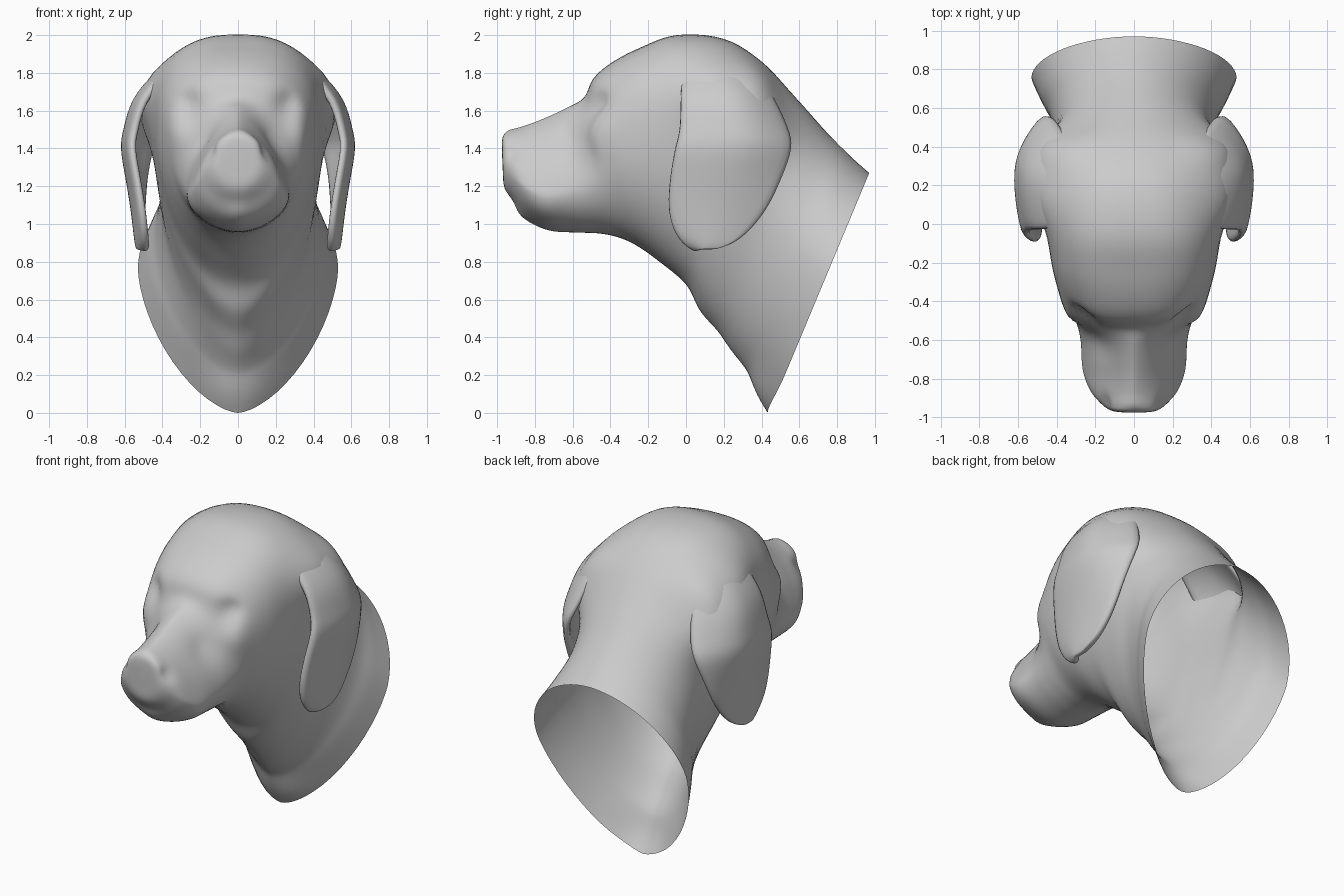
import bpy, bmesh, math
from mathutils import Vector

cube = bpy.data.objects.get("Cube")
if cube:
    bpy.data.objects.remove(cube, do_unlink=True)

grey = bpy.data.materials.new("plain grey")
grey.use_nodes = True
grey.diffuse_color = (0.6, 0.6, 0.6, 1)
grey.node_tree.nodes["Principled BSDF"].inputs["Base Color"].default_value = (0.6, 0.6, 0.6, 1)


def finish(name, bm):
    bmesh.ops.recalc_face_normals(bm, faces=bm.faces)
    for f in bm.faces:
        f.smooth = True
    mesh = bpy.data.meshes.new(name)
    bm.to_mesh(mesh)
    bm.free()
    mesh.materials.append(grey)
    ob = bpy.data.objects.new(name, mesh)
    bpy.context.collection.objects.link(ob)
    return ob


def spline(rows, steps):
    """Smoothly interpolate a list of equal-length parameter rows."""
    rows = [Vector(r) for r in rows]
    out = []
    for i in range(len(rows) - 1):
        a, b = rows[max(i - 1, 0)], rows[i]
        c, d = rows[i + 1], rows[min(i + 2, len(rows) - 1)]
        for k in range(steps):
            t = k / steps
            out.append(b + (c - a) * (t / 2) + (a * 2 - b * 5 + c * 4 - d) * (t * t / 2)
                       + (b * 3 - a - c * 3 + d) * (t ** 3 / 2))
    return out + [rows[-1]]


def skin(bm, rings, closed):
    n = len(rings[0])
    for r, s in zip(rings, rings[1:]):
        for j in range(n if closed else n - 1):
            k = (j + 1) % n
            bm.faces.new((r[j], r[k], s[k], s[j]))


# Head and neck sections: top y, z, bottom y, z, half width, widest height, top and bottom roundness
sections = [
    (-.975, 1.4, -.97, 1.28, .05, .5, 2.2, 2),
    (-.97, 1.46, -.96, 1.19, .12, .45, 2.3, 2),
    (-.94, 1.495, -.905, 1.11, .18, .38, 1.8, 1.8),
    (-.87, 1.515, -.84, 1.02, .23, .36, 1.55, 1.6),
    (-.76, 1.555, -.72, .965, .262, .32, 1.5, 1.7),
    (-.62, 1.62, -.57, .955, .278, .34, 1.6, 1.9),
    (-.54, 1.67, -.46, .95, .305, .42, 2, 2),
    (-.49, 1.77, -.36, .93, .35, .53, 2.4, 2),
    (-.4, 1.85, -.26, .885, .39, .55, 2.5, 2),
    (-.25, 1.93, -.14, .8, .425, .6, 2.6, 2),
    (-.05, 2, 0, .68, .44, .62, 2.6, 1.9),
    (.2, 1.98, .075, .54, .445, .63, 2.5, 1.75),
    (.4, 1.86, .17, .43, .435, .63, 2.4, 1.7),
    (.58, 1.67, .24, .33, .41, .6, 2.2, 1.7),
    (.75, 1.48, .32, .23, .435, .58, 2, 1.7),
    (.88, 1.35, .36, .16, .485, .59, 1.9, 1.65),
    (.97, 1.27, .44, 0, .53, .6, 1.9, 1.6),
]

# Sculpted forms: centre, radius, push (mirrored to both sides)
forms = [
    ((.27, -.47, 1.63), .075, (-.01, .05, 0)),      # eye socket
    ((.27, -.43, 1.59), .05, (.005, -.025, 0)),     # eyeball
    ((.3, -.42, 1.47), .1, (0, -.035, 0)),          # cheek
    ((.42, .16, 1.72), .2, (.08, 0, 0)),            # front of ear root
    ((.42, .42, 1.58), .18, (.1, .01, .01)),        # back of ear root
    ((.32, .38, 1.76), .13, (.03, .01, .02)),       # top of ear root
    ((.2, -.76, 1.12), .09, (.012, 0, -.01)),       # upper lip
    ((.16, -.93, 1.38), .05, (-.02, .005, 0)),      # side of nose
    ((0, -.88, 1.06), .06, (0, -.012, 0)),          # chin
    ((.2, -.62, 1.45), .09, (-.02, 0, 0)),          # side of bridge
    ((.05, .47, .13), .12, (0, -.03, 0)),           # tip of chest
]


def sculpt(co):
    side = -1 if co.x < 0 else 1
    p = Vector((abs(co.x), co.y, co.z))
    move = Vector((0, 0, 0))
    for centre, radius, push in forms:
        move += Vector(push) * math.exp(-((p - Vector(centre)).length / radius) ** 2)
    move.x *= side * min(1, p.x / .05)
    return co + move


def power(v, p):
    return math.copysign(abs(v) ** (2 / p), v)


bm = bmesh.new()
rings = []
COUNT = 64
for ty, tz, by, bz, w, m, pt, pb in spline(sections, 5):
    ring = []
    for j in range(COUNT):
        a = math.tau * j / COUNT
        s, c = math.sin(a), math.cos(a)
        if abs(s) < 1e-6:
            s = 0
        p = pt if c >= 0 else pb
        f = m + power(c, p) * ((1 - m) if c >= 0 else m)
        co = Vector((w * power(s, p), by + (ty - by) * f, bz + (tz - bz) * f))
        ring.append(bm.verts.new(sculpt(co)))
    rings.append(ring)
skin(bm, rings, True)
bm.faces.new(rings[0])
finish("head_and_neck", bm)

# Ear rows: height, front y, back y, outer x, how far the back edge tucks in
ear_rows = [
    (1.84, .03, .27, .33, .06),
    (1.78, -.02, .38, .43, .12),
    (1.65, -.03, .47, .54, .18),
    (1.5, -.035, .54, .585, .18),
    (1.4, -.06, .56, .6, .15),
    (1.25, -.085, .51, .575, .09),
    (1.1, -.095, .44, .55, .05),
    (.98, -.07, .35, .535, .03),
    (.9, -.01, .25, .525, .01),
    (.87, .06, .14, .515, 0),
]
for name, side in (("left_ear", 1), ("right_ear", -1)):
    bm = bmesh.new()
    grid = []
    for z, front, back, x, tuck in spline(ear_rows, 2):
        row = []
        for j in range(11):
            v = j / 10
            inset = .045 * max(0, 1 - v / .5) ** 2 + tuck * max(0, (v - .5) / .5) ** 2
            row.append(bm.verts.new((side * (x - inset), front + (back - front) * v, z)))
        grid.append(row)
    skin(bm, grid, False)
    ear = finish(name, bm)
    thick = ear.modifiers.new("thickness", "SOLIDIFY")
    thick.thickness = .045
    thick.offset = 0
    smooth = ear.modifiers.new("smooth", "SUBSURF")
    smooth.levels = smooth.render_levels = 1
